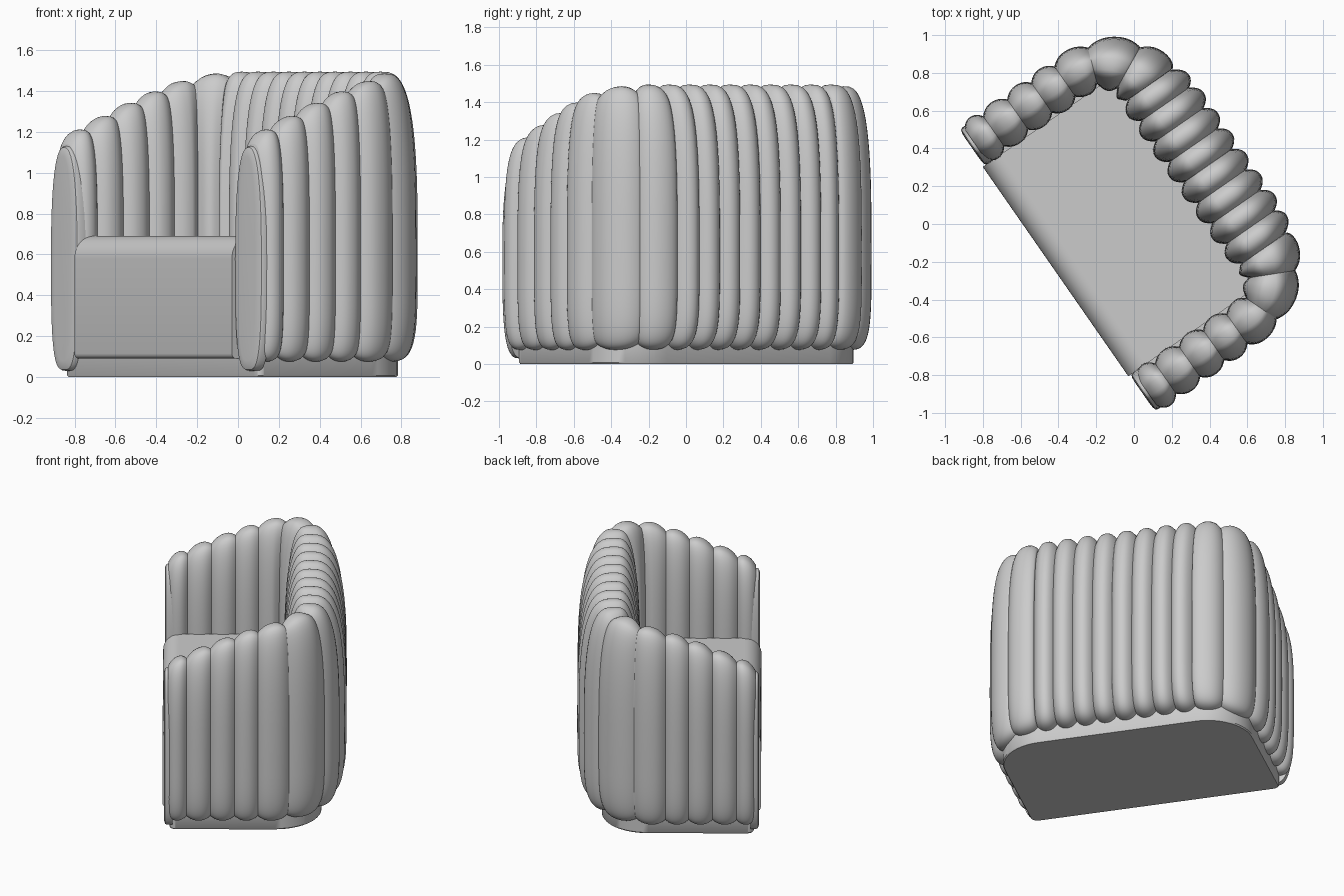
import bpy, bmesh, math

if "Cube" in bpy.data.objects:
    bpy.data.objects.remove(bpy.data.objects["Cube"])

ANG = math.atan2(-0.82, 0.57)      # whole chair is turned in plan
ORIGIN = (-0.017, 0.025, 0.0)


def make(name, bm, angle=40):
    bmesh.ops.recalc_face_normals(bm, faces=bm.faces)
    me = bpy.data.meshes.new(name)
    bm.to_mesh(me)
    bm.free()
    ob = bpy.data.objects.new(name, me)
    bpy.context.collection.objects.link(ob)
    ob.location = ORIGIN
    ob.rotation_euler = (0, 0, ANG)
    bpy.ops.object.select_all(action='DESELECT')
    ob.select_set(True)
    bpy.context.view_layer.objects.active = ob
    bpy.ops.object.shade_smooth_by_angle(angle=math.radians(angle))
    return ob


def mirror(ob):
    m = ob.modifiers.new("mirror", 'MIRROR')
    m.use_clip = True
    m.merge_threshold = 0.0005


def loft(bm, rings, cap_start=False, cap_end=False):
    vs = [[bm.verts.new(p) for p in r] for r in rings]
    n = len(vs[0])
    for a, b in zip(vs, vs[1:]):
        for j in range(n):
            k = (j + 1) % n
            bm.faces.new((a[j], a[k], b[k], b[j]))
    if cap_start:
        bm.faces.new(vs[0])
    if cap_end:
        bm.faces.new(vs[-1])


def spow(x, e):
    return math.copysign(abs(x) ** e, x)


def smooth(a, b, x):
    t = min(1, max(0, (x - a) / (b - a)))
    return t * t * (3 - 2 * t)


# Ribbed wall: half of a U-shaped path, lofted rib by rib and mirrored
FRONT, BACK, SIDE, R = -0.45, 0.46, 0.80, 0.25
ARM = BACK - R - FRONT
ARC = R * math.pi / 2
TOTAL = ARM + ARC + SIDE - R


def path(s):
    if s < ARM:
        return SIDE, FRONT + s, 1.0, 0.0
    if s < ARM + ARC:
        a = (s - ARM) / R
        c, d = math.cos(a), math.sin(a)
        return SIDE - R + R * c, BACK - R + R * d, c, d
    return max(0, TOTAL - s), BACK, 0.0, 1.0


def wall_ring(s, groove, n=64):
    x, y, nx, ny = path(s)
    k = smooth(0.7, 1.25, s)
    outer = 0.13 + 0.11 * k - groove
    inner = 0.135 + 0.03 * k - groove
    top = 1.495 - 0.30 * (max(0, BACK - y) / 0.87) ** 1.4 - groove
    low, mid = 0.075 + groove * 0.8, 0.6
    ring = []
    for j in range(n):
        a = 2 * math.pi * j / n
        c, d = math.cos(a), math.sin(a)
        e = 0.66 if d > 0 else 0.45
        z = mid + spow(d, e) * (top - mid if d > 0 else mid - low)
        off = spow(c, e) * (outer if c > 0 else inner)
        ring.append((x + nx * off, y + ny * off, z))
    return ring


grooves = [0, 0.12, 0.275, 0.43, 0.58, 0.75, 0.94] + [TOTAL - 0.132 * i for i in (4, 3, 2, 1, 0)]
rings = []
for a, b in zip(grooves, grooves[1:]):
    depth = 0.035 + 0.012 * smooth(0.9, 1.1, a)
    for i in range(14):
        t = -math.cos(math.pi * i / 14)
        rings.append(wall_ring(a + (b - a) * (t + 1) / 2, depth * abs(t) ** 2.3))
rings.append(wall_ring(TOTAL, 0.047))
bm = bmesh.new()
loft(bm, rings, cap_start=True)
mirror(make("ribbed_wall", bm, 75))

# Oval end panels on the arm fronts
bm = bmesh.new()
rings = []
for y, inset in ((-0.42, 0), (-0.455, 0), (-0.467, 0.006), (-0.473, 0.022), (-0.475, 0.05)):
    ring = []
    for j in range(56):
        a = 2 * math.pi * j / 56
        c, d = math.cos(a), math.sin(a)
        e = 0.8 if d > 0 else 0.6
        ring.append((SIDE - 0.01 + spow(c, e) * (0.118 - inset), y,
                     0.58 + spow(d, e) * (0.55 - inset)))
    rings.append(ring)
loft(bm, rings, cap_start=True, cap_end=True)
mirror(make("arm_front_panel", bm))

# Seat block: side profile with rounded front edge, run across the width
prof = [(0.42, 0.09), (0.42, 0.69)]
for i in range(11):
    a = math.pi / 2 + math.pi / 2 * i / 10
    prof.append((-0.375 + 0.11 * math.cos(a), 0.58 + 0.11 * math.sin(a)))
for i in range(5):
    a = math.pi + math.pi / 2 * i / 4
    prof.append((-0.46 + 0.025 * math.cos(a), 0.115 + 0.025 * math.sin(a)))
bm = bmesh.new()
loft(bm, [[(x, y, z) for y, z in prof] for x in (-0.675, 0.675)], True, True)
make("seat", bm)

# Plinth with broad rounded back corners
outline = []
for cx, cy, r, a0 in ((0.79, -0.40, 0.04, -90), (0.53, 0.24, 0.30, 0),
                      (-0.53, 0.24, 0.30, 90), (-0.79, -0.40, 0.04, 180)):
    for i in range(13):
        a = math.radians(a0 + 90 * i / 12)
        outline.append((cx + r * math.cos(a), cy + r * math.sin(a)))
bm = bmesh.new()
loft(bm, [[(x * f, y * f, z) for x, y in outline]
          for f, z in ((0.992, 0), (1, 0.008), (1, 0.14))], True, True)
make("plinth", bm)
